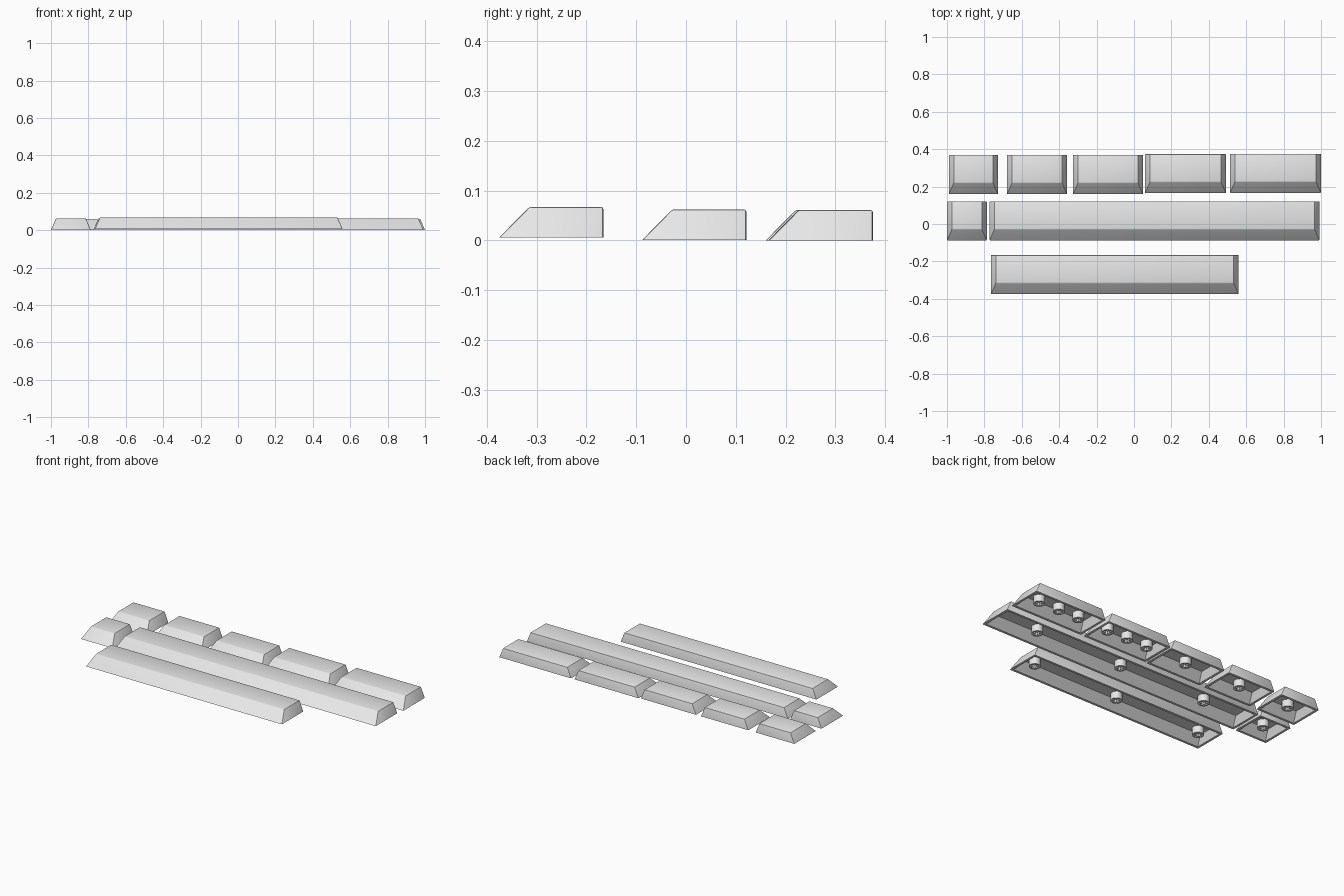
import bpy
import bmesh
import math

cube = bpy.data.objects.get("Cube")
if cube:
    bpy.data.objects.remove(cube, do_unlink=True)

# Single plastic colour
plastic = bpy.data.materials.new("light_grey_plastic")
plastic.use_nodes = True
grey = (0.8, 0.8, 0.8, 1)
plastic.diffuse_color = grey
plastic.node_tree.nodes["Principled BSDF"].inputs["Base Color"].default_value = grey

DEPTH = 0.209        # front to back
HEIGHT = 0.061
SIDE_SLOPE = 0.026   # how far the left and right sides lean in
FRONT_SLOPE = 0.06   # how far the front leans in
WALL = 0.014


def finish(name, mesh, location=(0, 0, 0)):
    """Smooth by angle, assign the material and link the object."""
    mesh.shade_smooth()
    mesh.set_sharp_from_angle(angle=math.radians(30))
    mesh.materials.clear()
    mesh.materials.append(plastic)
    obj = bpy.data.objects.new(name, mesh)
    obj.location = location
    bpy.context.collection.objects.link(obj)
    return obj


def make_shell(name, left, right, front, base):
    """Hollow cap with an upright back, leaning front and sides, open below."""
    bm = bmesh.new()
    back = front + DEPTH

    def ring(inset, lean, z):
        x0 = left + inset + SIDE_SLOPE * lean
        x1 = right - inset - SIDE_SLOPE * lean
        y0 = front + inset + FRONT_SLOPE * lean
        y1 = back - inset
        return [bm.verts.new((x, y, base + z))
                for x, y in ((x0, y0), (x1, y0), (x1, y1), (x0, y1))]

    ceiling = HEIGHT - WALL
    rings = [ring(0, 1, HEIGHT), ring(0, 0, 0), ring(WALL, 0, 0),
             ring(WALL, ceiling / HEIGHT, ceiling)]
    bm.faces.new(rings[0])
    bm.faces.new(rings[-1])
    for a, b in zip(rings, rings[1:]):
        for i in range(4):
            j = (i + 1) % 4
            bm.faces.new((a[i], b[i], b[j], a[j]))
    bmesh.ops.recalc_face_normals(bm, faces=bm.faces[:])

    # Slightly rounded outer edges
    top = set(rings[0])
    edges = [e for e in bm.edges if top.intersection(e.verts)]
    bmesh.ops.bevel(bm, geom=edges, offset=0.004, segments=2,
                    profile=0.5, affect='EDGES')
    mesh = bpy.data.meshes.new(name)
    bm.to_mesh(mesh)
    bm.free()
    finish(name, mesh)


def make_stem_mesh():
    """Round post with a cross-shaped socket, extruded from a flat outline."""
    curve = bpy.data.curves.new("stem_outline", 'CURVE')
    curve.dimensions = '2D'
    curve.fill_mode = 'BOTH'
    half = (HEIGHT - WALL - 0.006) / 2
    curve.extrude = half
    circle = [(0.032 * math.cos(math.tau * i / 24),
               0.032 * math.sin(math.tau * i / 24)) for i in range(24)]
    arm, w = 0.023, 0.007
    cross = []
    for k in range(4):
        c, s = round(math.cos(k * math.pi / 2)), round(math.sin(k * math.pi / 2))
        for x, y in ((arm, -w), (arm, w), (w, w)):
            cross.append((x * c - y * s, x * s + y * c))
    for outline in (circle, cross):
        spline = curve.splines.new('POLY')
        spline.points.add(len(outline) - 1)
        for point, (x, y) in zip(spline.points, outline):
            point.co = (x, y, 0, 1)
        spline.use_cyclic_u = True
    helper = bpy.data.objects.new("stem_outline", curve)
    mesh = bpy.data.meshes.new_from_object(helper)
    bpy.data.objects.remove(helper)
    return mesh, half


stem_mesh, stem_half = make_stem_mesh()

# name, left, right, front, base height, spacing of side stems (0 for one stem)
keys = [
    ("back_key_1", -0.99, -0.727, 0.16, 0.0, 0),
    ("back_key_2", -0.679, -0.358, 0.16, 0.0, 0),
    ("back_key_3", -0.326, 0.048, 0.16, 0.0, 0),
    ("back_key_4", 0.059, 0.492, 0.165, 0.0, 0.137),
    ("back_key_5", 0.513, 1.0, 0.166, 0.0, 0.137),
    ("small_key", -1.0, -0.787, -0.088, 0.001, 0),
    ("long_bar_key", -0.773, 0.992, -0.088, 0.001, 0.585),
    ("short_bar_key", -0.765, 0.559, -0.375, 0.006, 0.574),
]

for name, left, right, front, base, spacing in keys:
    make_shell(name, left, right, front, base)
    offsets = (-spacing, 0, spacing) if spacing else (0,)
    for n, dx in enumerate(offsets, 1):
        finish(f"{name}_stem_{n}", stem_mesh.copy(),
               ((left + right) / 2 + dx, front + DEPTH / 2,
                base + HEIGHT - WALL - stem_half))
